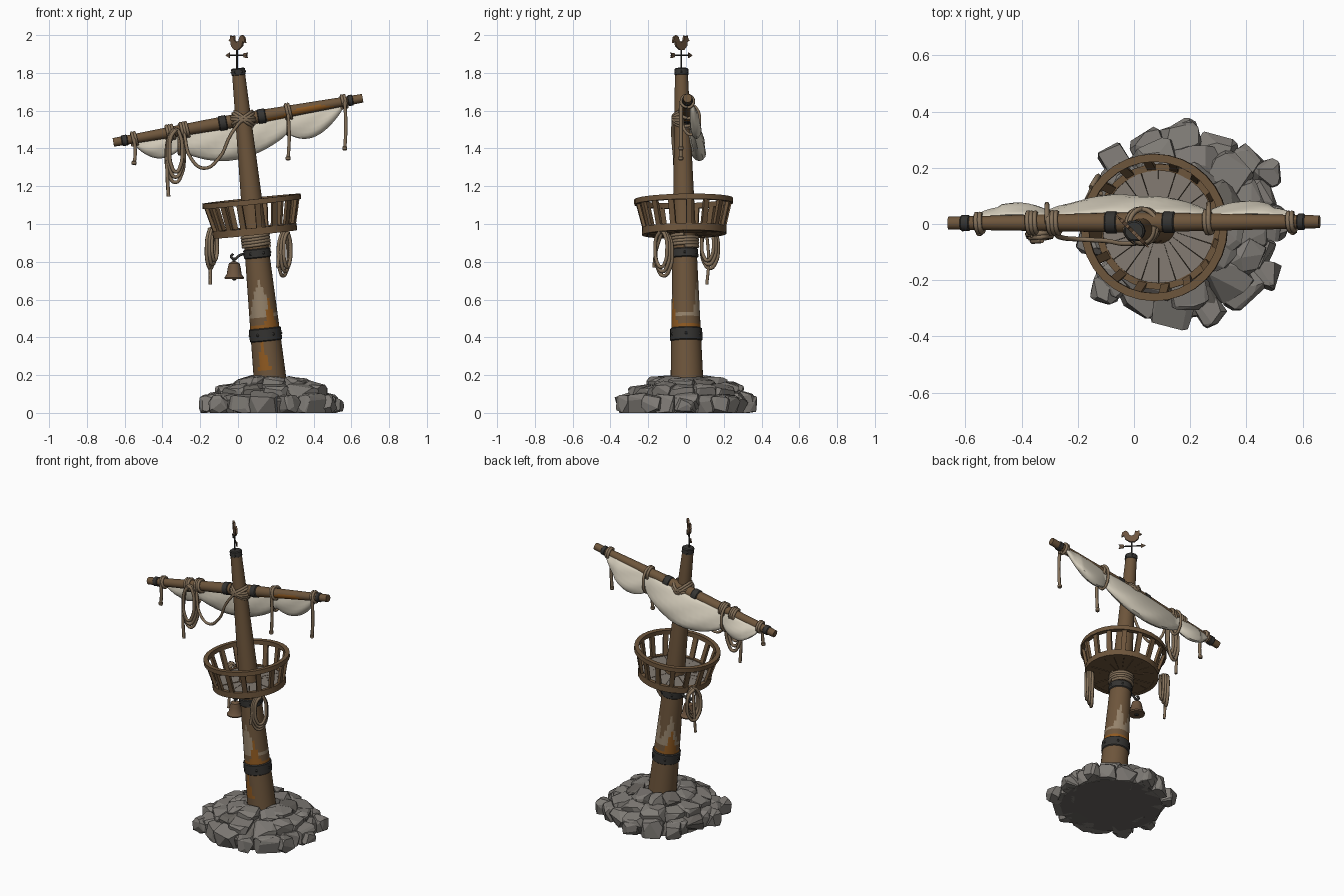
import bpy, bmesh, random
from math import sin, cos, pi, tau, atan2, degrees
from mathutils import Vector, Matrix

random.seed(4)
if "Cube" in bpy.data.objects:
    bpy.data.objects.remove(bpy.data.objects["Cube"])


def make_mat(name, *rgb):
    m = bpy.data.materials.new(name)
    m.use_nodes = True
    c = tuple((v / 255) ** 2.2 for v in rgb) + (1,)
    m.diffuse_color = c
    m.node_tree.nodes["Principled BSDF"].inputs["Base Color"].default_value = c
    return m


WOOD = make_mat("brown wood", 109, 86, 62)
WORN = make_mat("worn pale wood", 148, 130, 107)
RUST = make_mat("orange rust", 142, 90, 38)
IRON = make_mat("dark iron", 56, 55, 53)
STONE = make_mat("grey stone", 126, 122, 117)
DARK = make_mat("dark stone", 104, 100, 95)
ROPE = make_mat("rope", 131, 112, 90)
SAIL = make_mat("canvas", 214, 206, 188)
PLANK = make_mat("grey planks", 130, 122, 113)
BRONZE = make_mat("tarnished bronze", 108, 85, 65)


def finish(name, bm, mats, matrix=Matrix(), smooth=True, rule=None):
    bmesh.ops.recalc_face_normals(bm, faces=bm.faces[:])
    if rule:
        for f in bm.faces:
            f.material_index = rule(f.calc_center_median(), f.normal)
    me = bpy.data.meshes.new(name)
    bm.to_mesh(me)
    bm.free()
    for m in mats:
        me.materials.append(m)
    ob = bpy.data.objects.new(name, me)
    ob.matrix_world = matrix
    bpy.context.collection.objects.link(ob)
    if smooth:
        bpy.ops.object.select_all(action='DESELECT')
        ob.select_set(True)
        bpy.context.view_layer.objects.active = ob
        bpy.ops.object.shade_smooth_by_angle(angle=0.6)


def frame(base, axis):
    rot = Vector((0, 0, 1)).rotation_difference(Vector(axis)).to_matrix().to_4x4()
    return Matrix.Translation(base) @ rot


def loft(bm, rings, closed=False):
    rows = [[bm.verts.new(p) for p in ring] for ring in rings]
    n = len(rows[0])
    pairs = list(zip(rows, rows[1:])) + ([(rows[-1], rows[0])] if closed else [])
    for a, b in pairs:
        for i in range(n):
            bm.faces.new((a[i], a[(i + 1) % n], b[(i + 1) % n], b[i]))
    if not closed:
        bm.faces.new(rows[0])
        bm.faces.new(rows[-1])


def turned(name, profile, mats, matrix, segs=20, closed=False, rule=None):
    bm = bmesh.new()
    loft(bm, [[(r * cos(tau * i / segs), r * sin(tau * i / segs), z) for i in range(segs)]
              for r, z in profile], closed)
    finish(name, bm, mats, matrix, True, rule)


def band(name, matrix, r, h, mat=IRON):
    turned(name, [(r - .006, -h / 2), (r, -h / 2 + .005), (r, h / 2 - .005), (r - .006, h / 2)], [mat], matrix)


def tube(name, pts, r=.009, mat=ROPE, cyclic=False):
    cu = bpy.data.curves.new(name, 'CURVE')
    cu.dimensions = '3D'
    cu.bevel_depth, cu.bevel_resolution, cu.resolution_u = r, 1, 5
    cu.use_fill_caps = True
    sp = cu.splines.new('BEZIER')
    sp.bezier_points.add(len(pts) - 1)
    for bp, p in zip(sp.bezier_points, pts):
        bp.co = p
        bp.handle_left_type = bp.handle_right_type = 'AUTO'
    sp.use_cyclic_u = cyclic
    cu.materials.append(mat)
    ob = bpy.data.objects.new(name, cu)
    bpy.context.collection.objects.link(ob)
    bpy.ops.object.select_all(action='DESELECT')
    ob.select_set(True)
    bpy.context.view_layer.objects.active = ob
    bpy.ops.object.convert(target='MESH')


def wrap(name, matrix, r, turns, length, thick=.009):
    n = int(turns * 8) + 1
    tube(name, [matrix @ Vector((r * cos(tau * i / 8), r * sin(tau * i / 8), length * (i / n - .5)))
                for i in range(n)], thick)


def hanging_coil(name, top, side, width, height, loops=3):
    top, side = Vector(top), Vector(side).normalized()
    out = Vector((side.y, -side.x, 0))
    pts = []
    for i in range(loops * 8 + 1):
        a, k = tau * i / 8, i // 8
        h = height * (1 - .1 * k)
        pts.append(top + side * sin(a) * width / 2 * (1 - .14 * k) + out * (.013 * i / 8 - .02)
                   + Vector((0, 0, -h * (1 - cos(a)) / 2)))
    tube(name, pts, .01)


def slab(name, outline, thick, mat, matrix):
    bm = bmesh.new()
    loft(bm, [[(x, t, z) for x, z in outline] for t in (-thick / 2, thick / 2)])
    finish(name, bm, [mat], matrix, False)


# Rock pile: a dark core under three tiers of rounded boulders
mid = Vector((.18, 0, 0))
turned("rock_core", [(.31, 0), (.29, .06), (.23, .12), (.12, .15)], [DARK], Matrix.Translation(mid), 18)


def rock(name, pos, size, turn, mat):
    bm = bmesh.new()
    for i in range(30):
        d = Vector([random.gauss(0, 1) for _ in range(3)]).normalized()
        bm.verts.new([.53 * abs(c) ** .5 * (1 if c > 0 else -1) for c in d])
    hull = bmesh.ops.convex_hull(bm, input=bm.verts[:])
    bmesh.ops.delete(bm, geom=[v for v in hull["geom_interior"] if isinstance(v, bmesh.types.BMVert)], context='VERTS')
    bmesh.ops.dissolve_limit(bm, angle_limit=.3, verts=bm.verts[:], edges=bm.edges[:])
    m = Matrix.Translation(pos) @ Matrix.Rotation(turn, 4, 'Z') @ Matrix.Rotation(random.uniform(0, .3), 4, 'Y')
    bm.transform(m @ Matrix.Diagonal((*size, 1)))
    for v in bm.verts:
        v.co.z = max(v.co.z, 0)
    finish(name, bm, [mat], smooth=False)


tiers = [("low_rock", 15, .285, .045, (.13, .14, .12)), ("middle_rock", 13, .235, .105, (.13, .14, .1)),
         ("top_rock", 9, .15, .145, (.13, .13, .09))]
for name, n, rad, z, size in tiers:
    for i in range(n):
        a = tau * (i + random.uniform(-.2, .2)) / n + z * 9
        r = rad * random.uniform(.93, 1.06)
        s = [c * random.uniform(.85, 1.2) for c in size]
        rock(name, mid + Vector((r * cos(a), r * sin(a), z)), s, a, DARK if random.random() < .15 else STONE)
for x, y in [(-.07, .23), (.18, .32), (.47, .18), (-.1, -.23), (.27, -.31), (.47, -.18), (.5, 0), (-.15, -.06)]:
    rock("loose_rock", Vector((x, y, .045)), (.1, .1, .1), random.uniform(0, 3), STONE)


# Leaning mast with worn and rusted patches
def mast_at(z):
    return Vector((.188 - .103 * z, .008 - .018 * z, z))


lean = mast_at(1) - mast_at(0)


def on_mast(z):
    return frame(mast_at(z), lean)


def mast_r(z):
    return .092 - .032 * z


def mast_patch(c, n):
    az = degrees(atan2(c.y, c.x))

    def near(target, spread):
        return max(0, 1 - abs((az - target + 180) % 360 - 180) / spread)

    if .46 < c.z < .47 + .14 * max(near(-62, 28), near(140, 30)) or .24 < c.z < .24 + .15 * near(-108, 24):
        return 2
    return int(.5 < c.z < .52 + .19 * max(near(-98, 55), near(60, 30), near(130, 45)))


turned("mast", [(mast_r(z), z) for z in [.03 + .02 * i for i in range(91)]], [WOOD, WORN, RUST], on_mast(0), 32,
       rule=mast_patch)
for z, h, lift in ((.415, .07, .007), (.845, .05, .007), (1.805, .04, .003)):
    band("mast_band", on_mast(z), mast_r(z) + lift, h)
    for i in range(6):
        band("band_rivet", on_mast(z) @ Matrix.Rotation(tau * i / 6, 4, 'Z')
             @ Matrix.Translation((mast_r(z) + lift - .002, 0, 0)) @ Matrix.Rotation(pi / 2, 4, 'Y'), .008, .012)
wrap("mast_rope", on_mast(.91), mast_r(.9) + .006, 4, .065, .01)

# Lookout basket
nest = on_mast(.965)
for name, r0, r1, z0, z1 in (("basket_floor_ring", .2, .224, -.02, .018), ("basket_top_rail", .234, .262, .142, .17)):
    turned(name, [(r0, z0), (r1, z0), (r1, z1), (r0, z1)], [WOOD], nest, 32, True)
count = 20
for i in range(count):
    bm = bmesh.new()
    a0, a1 = tau * (i + .015) / count, tau * (i + .985) / count
    drop = random.uniform(0, .004)
    loft(bm, [[(r * cos(a), r * sin(a), z - drop) for r, a in ((.04, a0), (.208, a0), (.208, a1), (.04, a1))]
              for z in (-.016, .014)])
    finish("floor_plank", bm, [WOOD, PLANK], nest, False, lambda c, n: int(n.z > .5))
for i in range(16):
    bm = bmesh.new()
    loft(bm, [[(r + dx, dy, z) for dx, dy in ((-.009, -.015), (.009, -.015), (.009, .015), (-.009, .015))]
              for r, z in ((.211, .01), (.245, .147))])
    finish("baluster", bm, [WOOD], nest @ Matrix.Rotation(tau * (i + .3) / 16, 4, 'Z'), False)
hanging_coil("basket_coil", (-.135, .12, .975), (.48, .88, 0), .095, .21)
hanging_coil("basket_coil", (.25, -.125, .96), (.58, .82, 0), .1, .235)
tube("coil_tail", [(-.13, .11, .95), (-.145, .12, .8), (-.147, .11, .68)])
tube("coil_tail", [(.25, -.13, .95), (.22, -.16, .85), (.21, -.17, .77)])

# Bell on its bracket
turned("bell", [(.05, .71), (.052, .718), (.04, .732), (.034, .77), (.028, .792), (.01, .802)], [BRONZE],
       Matrix.Translation((-.02, 0, 0)), 16)
band("bell_clapper", Matrix.Translation((-.02, 0, .712)), .012, .02)
tube("bell_bracket", [(.06, 0, .845), (.01, 0, .835), (-.02, 0, .815), (-.036, 0, .828), (-.025, 0, .842)], .008, IRON)
tube("bell_hanger", [(-.02, 0, .82), (-.02, 0, .798)], .008, IRON)

# Yard
left_end, right_end = Vector((-.66, .003, 1.432)), Vector((.66, .008, 1.666))
spar = right_end - left_end


def yard_at(x):
    return left_end.lerp(right_end, (x + .66) / 1.32)


def on_yard(x):
    return frame(yard_at(x), spar)


def yard_r(x):
    return .036 - .02 * abs(x)


steps = [-.66 + 1.32 * i / 60 for i in range(61)]
turned("yard", [(yard_r(x), (x + .66) / 1.32 * spar.length) for x in steps], [WOOD, RUST], frame(left_end, spar), 24,
       rule=lambda c, n: int(abs(c.z - 1.04) < .08 + .1 * n.x and -.2 < n.x < .65 and n.y < .1
                             or abs(c.z - .87) < .04 and n.x > .5))
for x, h in ((-.6, .035), (-.08, .045), (.125, .045), (.595, .03)):
    band("yard_band", on_yard(x), yard_r(x) + .005, h)
for x, turns in ((-.55, 2), (-.36, 3), (-.285, 3), (.265, 2), (.56, 2)):
    wrap("yard_tie", on_yard(x), yard_r(x) + .007, turns, .014 * turns)

# Furled sail in three billows
spans = [(-.55, -.31, .03, .1, .06, .085), (-.31, .265, .1, .115, .1, .118), (.265, .56, .115, .03, .085, .085)]
rings = []
for x0, x1, d0, d1, sag, deep in spans:
    for i in range(15):
        t = i / 15 if x1 < .5 else i / 14
        x, s = x0 + (x1 - x0) * t, sin(pi * t) ** .8
        root = d0 + (d1 - d0) * t
        depth, half = root + sag * s, (.012 if root < .05 else .018) + (deep / 2 - .024) * s
        c, ring = yard_at(x), []
        for k in range(20):
            a = tau * k / 20
            v = (1 - cos(a)) / 2
            w = half * (.4 + .6 * v) * (1 + .12 * sin(4 * a + 26 * x))
            ring.append((x, c.y + .015 + half * (.4 + .6 * v) - w * sin(a), c.z - depth * v))
        rings.append(ring)
bm = bmesh.new()
loft(bm, rings)
finish("furled_sail", bm, [SAIL])

# Ropes on the yard
for x, length in ((-.55, .14), (.265, .26), (.565, .26)):
    p = yard_at(x) + Vector((0, -.034, 0))
    tube("hanging_rope", [p, p + Vector((.006, 0, -length / 2)), p - Vector((0, 0, length))], .01)
    band("rope_knot", Matrix.Translation(p - Vector((0, 0, length - .012))), .013, .024, ROPE)
for x in (.265, -.31):
    c = yard_at(x) + Vector((0, .02, -.045))
    tube("sail_tie", [c + Vector((0, .046 * cos(tau * i / 8), .078 * sin(tau * i / 8))) for i in range(8)], .009, ROPE, True)
hanging_coil("yard_coil", (-.33, -.04, 1.5), (1, .15, 0), .095, .28)
tube("coil_tail", [(-.36, -.04, 1.48), (-.375, -.045, 1.3), (-.368, -.045, 1.145)], .01)
tube("rope_swag", [(-.285, -.03, 1.48), (-.25, -.05, 1.35), (-.18, -.055, 1.295), (-.1, -.06, 1.35), (-.04, -.07, 1.47),
                   (.025, -.068, 1.56)])
cross = mast_at(1.555) + Vector((0, .012, 0))
for tilt in (.75, -.6, .1):
    wrap("crossing_rope", frame(cross, (tilt, 0, 1)), .061, 2, .03)

# Weathervane turned diagonally
vane = Matrix.Translation((-.005, -.026, 0)) @ Matrix.Rotation(pi * .75, 4, 'Z')
tube("vane_rod", [vane @ Vector((0, 0, z)) for z in (1.82, 1.95)], .005, IRON)
tube("vane_arrow", [vane @ Vector((x, 0, 1.893)) for x in (-.075, .07)], .004, IRON)
slab("arrow_head", [(.055, 1.908), (.084, 1.893), (.055, 1.878)], .006, BRONZE, vane)
slab("arrow_tail", [(-.08, 1.907), (-.052, 1.905), (-.045, 1.893), (-.052, 1.881), (-.08, 1.879), (-.07, 1.893)], .006,
     BRONZE, vane)
slab("rooster", [(-.012, 1.922), (.018, 1.922), (.04, 1.942), (.044, 1.965), (.06, 1.972), (.048, 1.98), (.046, 1.998),
                 (.03, 1.992), (.02, 1.997), (.016, 1.972), (0, 1.962), (-.015, 1.97), (-.025, 1.992), (-.04, 2),
                 (-.058, 1.988), (-.064, 1.958), (-.047, 1.966), (-.04, 1.942)], .012, BRONZE, vane)
